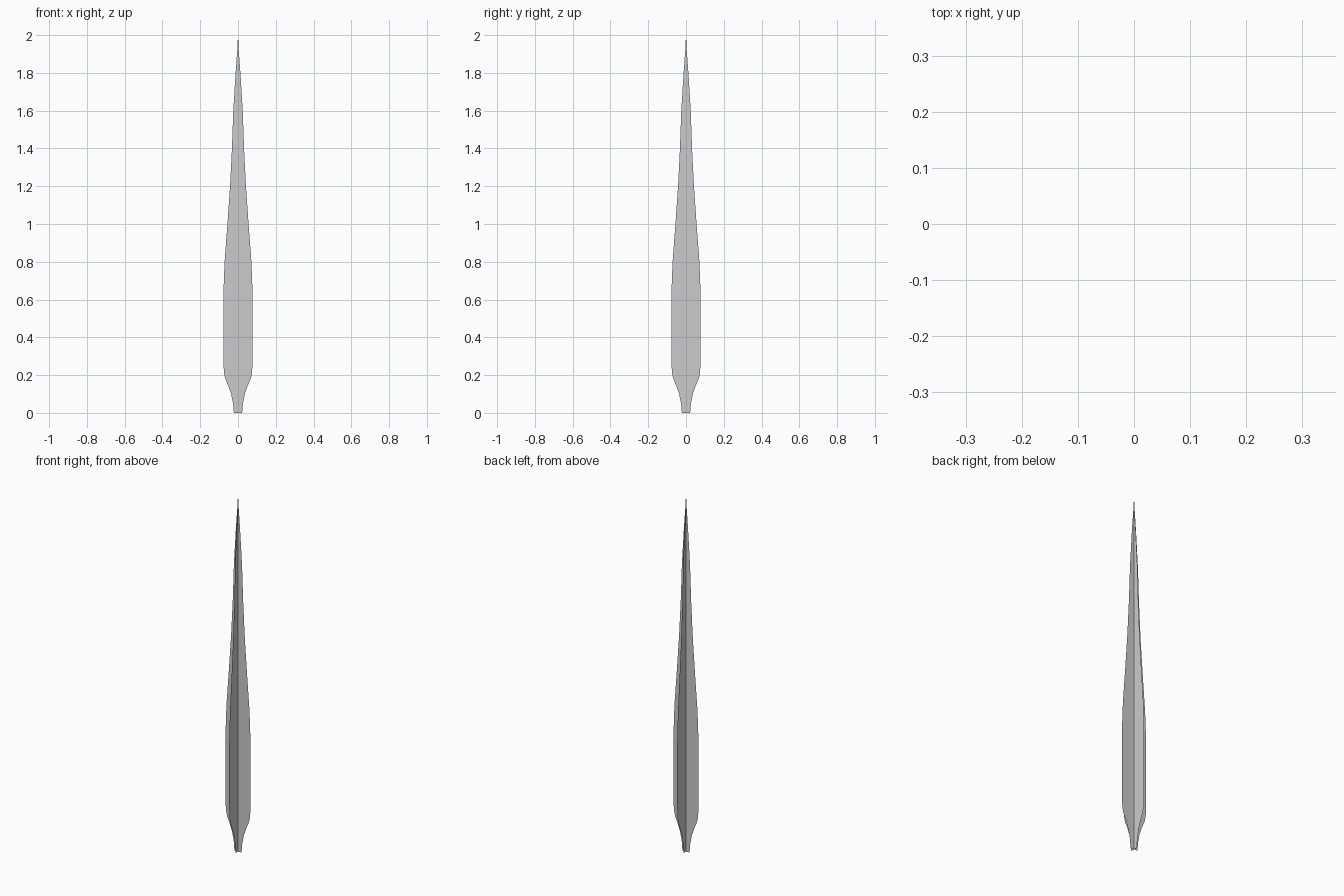
import bpy, bmesh
from math import radians
from mathutils import Matrix

if "Cube" in bpy.data.objects:
    bpy.data.objects.remove(bpy.data.objects["Cube"])

# half-width, height along the blade outline
PROFILE = [(.022, 0), (.026, .05), (.036, .10), (.052, .145), (.067, .18), (.074, .21),
           (.077, .26), (.077, .64), (.071, .80), (.056, 1.0), (.042, 1.2),
           (.032, 1.4), (.025, 1.6), (.014, 1.78), (.007, 1.88), (.002, 1.94), (.0008, 2.0)]


def blade(name, angle):
    """Flat symmetric leaf card turned about the vertical axis."""
    bm = bmesh.new()
    rows = [(bm.verts.new((-w, 0, z)), bm.verts.new((w, 0, z))) for w, z in PROFILE]
    for (a, b), (c, d) in zip(rows, rows[1:]):
        bm.faces.new((a, b, d, c))
    bm.transform(Matrix.Rotation(radians(angle), 4, 'Z'))
    mesh = bpy.data.meshes.new(name)
    bm.to_mesh(mesh)
    bm.free()
    obj = bpy.data.objects.new(name, mesh)
    bpy.context.collection.objects.link(obj)
    return obj


# two crossed cards
blade("leaf_blade_front", 0)
blade("leaf_blade_side", 90)
